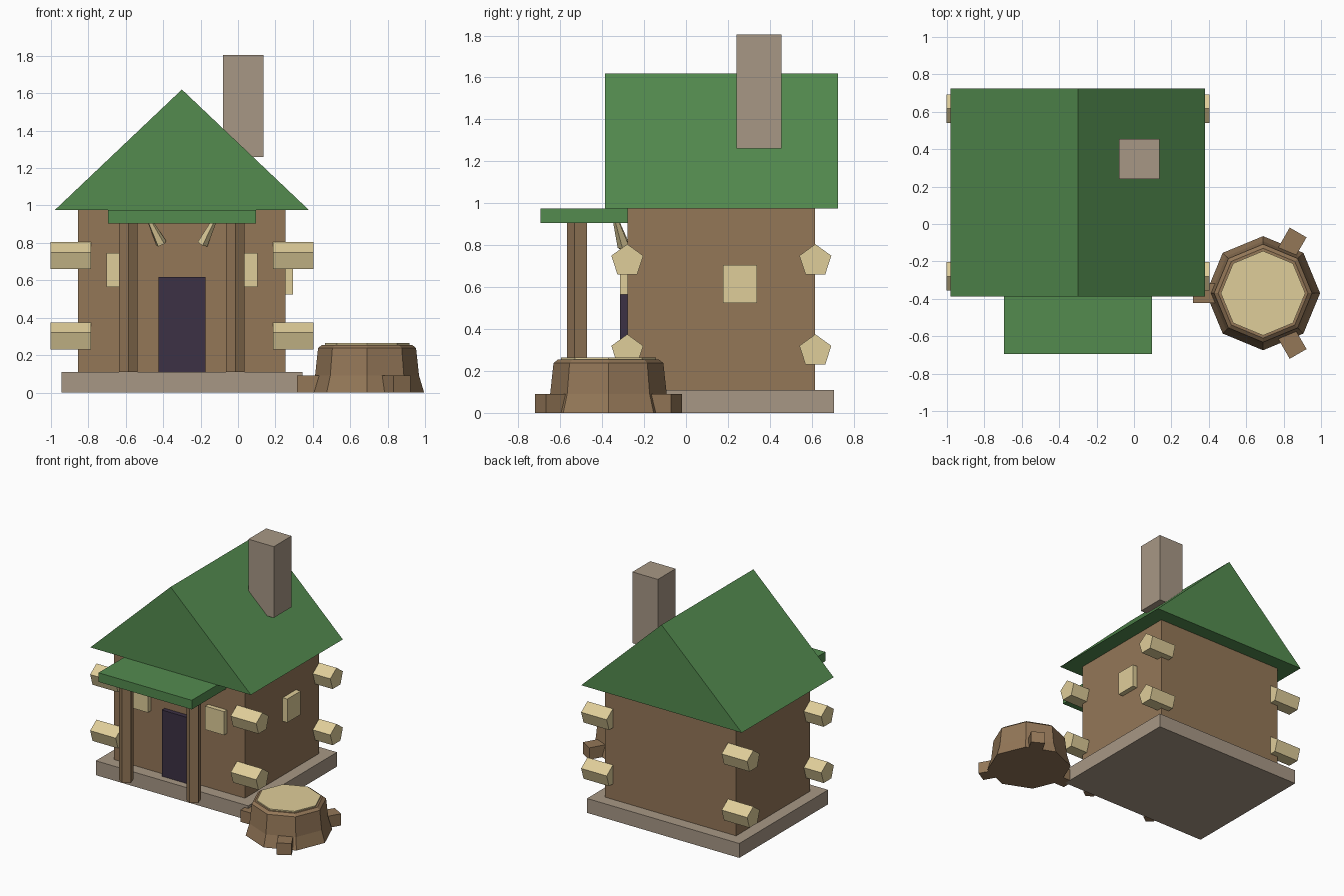
import bpy, bmesh
from math import pi, radians, cos, sin
from mathutils import Vector, Matrix

if "Cube" in bpy.data.objects:
    bpy.data.objects.remove(bpy.data.objects["Cube"])

HX = -0.3  # house centre line in x


def mat(name, r, g, b):
    m = bpy.data.materials.new(name)
    m.diffuse_color = (*[(c / 255) ** 2.2 for c in (r, g, b)], 1)
    m.use_nodes = True
    m.node_tree.nodes["Principled BSDF"].inputs["Base Color"].default_value = m.diffuse_color
    return m


BROWN = mat("brown_wood", 146, 118, 88)
PALE = mat("pale_wood", 222, 204, 152)
GREEN = mat("green_roof", 84, 138, 80)
STONE = mat("stone", 166, 150, 132)
DARK = mat("dark_door", 62, 52, 70)


def finish(name, bm, m):
    bmesh.ops.recalc_face_normals(bm, faces=bm.faces)
    me = bpy.data.meshes.new(name)
    bm.to_mesh(me)
    bm.free()
    me.materials.append(m)
    ob = bpy.data.objects.new(name, me)
    bpy.context.collection.objects.link(ob)
    return ob


def box(name, x, y, z, m):
    """Box from (min, max) ranges."""
    bm = bmesh.new()
    bmesh.ops.create_cube(bm, size=1)
    for v in bm.verts:
        v.co = [(r[0] + r[1]) / 2 + c * (r[1] - r[0]) for c, r in zip(v.co, (x, y, z))]
    return finish(name, bm, m)


def lathe(name, profile, sides, m, start=0.0, matrix=Matrix()):
    """Stack of n-sided rings, (radius, z), capped at both ends."""
    bm = bmesh.new()
    rings = [[bm.verts.new((r * cos(start + 2 * pi * i / sides),
                            r * sin(start + 2 * pi * i / sides), z))
              for i in range(sides)] for r, z in profile]
    for a, b in zip(rings, rings[1:]):
        for i in range(sides):
            j = (i + 1) % sides
            bm.faces.new((a[i], a[j], b[j], b[i]))
    bm.faces.new(rings[0])
    bm.faces.new(rings[-1])
    bm.transform(matrix)
    return finish(name, bm, m)


# House body
box("foundation", (-0.945, 0.345), (-0.37, 0.705), (0, 0.11), STONE)
box("walls", (-0.855, 0.255), (-0.28, 0.615), (0.11, 0.975), BROWN)
box("chimney", (-0.08, 0.135), (0.24, 0.455), (1.26, 1.805), STONE)
box("door", (-0.425, -0.175), (-0.315, -0.27), (0.11, 0.617), DARK)
box("side_window", (0.245, 0.294), (0.176, 0.338), (0.525, 0.705), PALE)

# Gabled roof
bm = bmesh.new()
tri = [bm.verts.new((x, -0.387, z)) for x, z in ((-0.98, 0.975), (0.38, 0.975), (HX, 1.62))]
face = bm.faces.new(tri)
ext = bmesh.ops.extrude_face_region(bm, geom=[face], use_keep_orig=True)
bmesh.ops.translate(bm, vec=(0, 1.112, 0),
                    verts=[g for g in ext["geom"] if isinstance(g, bmesh.types.BMVert)])
finish("roof", bm, GREEN)

# Porch roof
box("porch_roof", (-0.695, 0.095), (-0.695, -0.28), (0.905, 0.975), GREEN)

# Parts mirrored about the house centre line
for s, side in ((-1, "left"), (1, "right")):
    lathe(f"{side}_porch_post", [(0.052, 0.11), (0.052, 0.905)], 5, BROWN, -pi / 2,
          Matrix.Translation((HX + s * 0.286, -0.515, 0)))
    wx = HX + s * 0.323
    box(f"{side}_front_window", (wx - 0.08, wx + 0.08), (-0.315, -0.27), (0.565, 0.745), PALE)

    # Tapered horn above the door
    base = Vector((HX + s * 0.11, -0.297, 0.795))
    tip = Vector((HX + s * 0.213, -0.36, 1.0))
    d = tip - base
    rot = d.to_track_quat('Z', 'Y').to_matrix().to_4x4()
    lathe(f"{side}_door_horn", [(0.03, 0), (0.004, d.length)], 5, PALE, 0,
          Matrix.Translation(base) @ rot)

    # Corner log ends
    for y, end in ((-0.28, "front"), (0.617, "back")):
        for z, lvl in ((0.295, "lower"), (0.725, "upper")):
            m4 = Matrix.Translation((HX + s * 0.595, y, z)) @ Matrix.Rotation(pi / 2, 4, 'Y')
            lathe(f"{side}_{end}_{lvl}_log", [(0.08, -0.108), (0.08, 0.108)], 5, PALE, pi, m4)

# Tree stump with roots
C = Matrix.Translation((0.69, -0.37, 0))
lathe("stump", [(0.305, 0), (0.278, 0.09), (0.262, 0.238), (0.24, 0.255)], 8, BROWN, 0, C)
lathe("stump_top", [(0.226, 0.24), (0.226, 0.264)], 8, PALE, 0, C)
for i, a in enumerate((60, 180, 300)):
    root = box(f"stump_root_{i + 1}", (0.18, 0.375), (-0.052, 0.052), (0, 0.09), BROWN)
    root.data.transform(C @ Matrix.Rotation(radians(a), 4, 'Z'))
